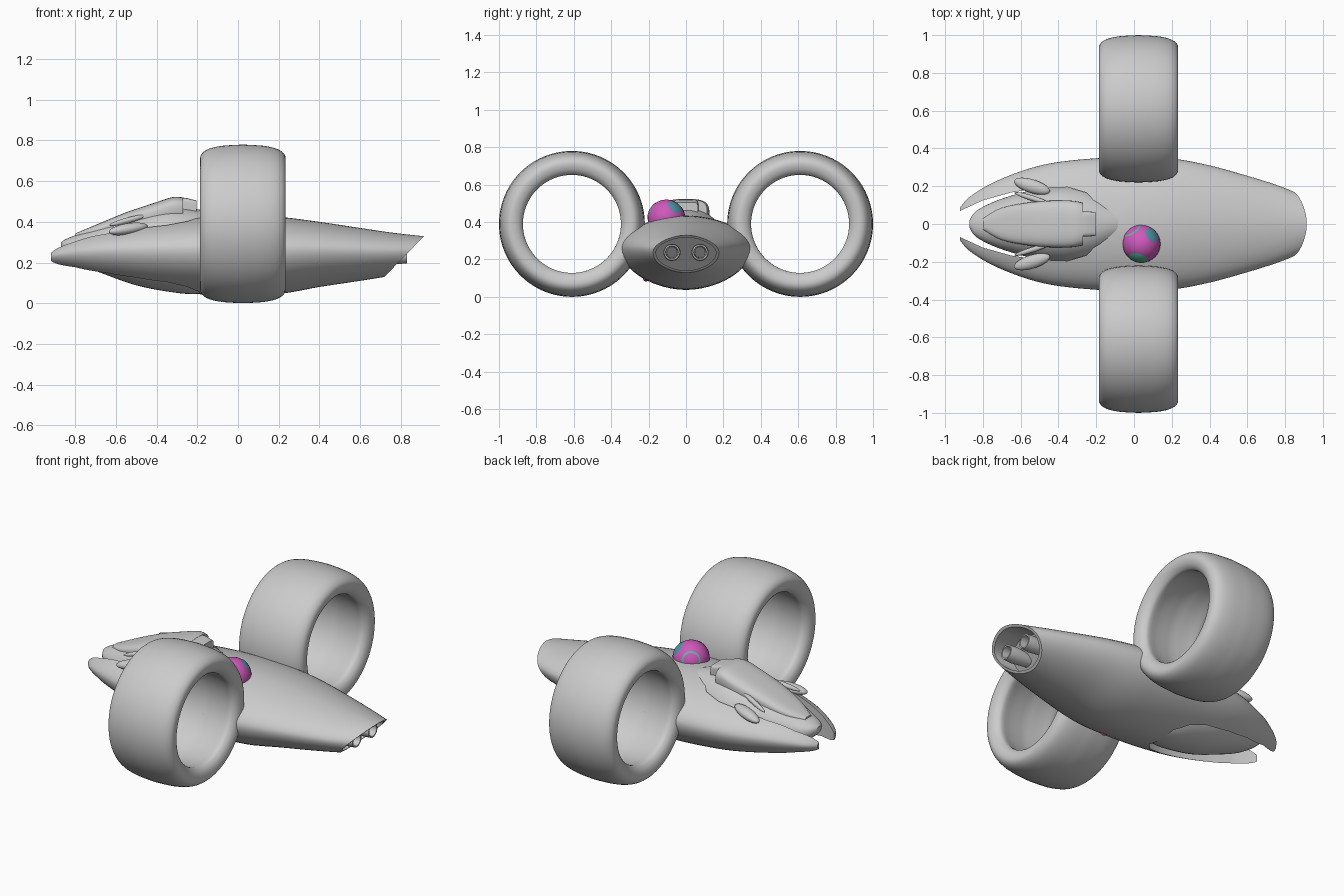
import bpy, bmesh, math
from mathutils import Vector

if "Cube" in bpy.data.objects:
    bpy.data.objects.remove(bpy.data.objects["Cube"])


def finish(name, bm, mat=None, angle=35):
    bmesh.ops.recalc_face_normals(bm, faces=bm.faces)
    me = bpy.data.meshes.new(name)
    bm.to_mesh(me)
    bm.free()
    ob = bpy.data.objects.new(name, me)
    bpy.context.collection.objects.link(ob)
    if mat:
        me.materials.append(mat)
    smooth(ob, angle)
    return ob


def smooth(ob, angle=35):
    bpy.ops.object.select_all(action='DESELECT')
    ob.select_set(True)
    bpy.context.view_layer.objects.active = ob
    bpy.ops.object.shade_smooth_by_angle(angle=math.radians(angle))


def material(name, color):
    m = bpy.data.materials.new(name)
    m.diffuse_color = color
    m.use_nodes = True
    m.node_tree.nodes["Principled BSDF"].inputs["Base Color"].default_value = m.diffuse_color
    return m


def spline(rows, steps=4):
    """Catmull-Rom interpolation between section rows."""
    out = []
    for i in range(len(rows) - 1):
        a, b, c, d = (rows[max(i - 1, 0)], rows[i], rows[i + 1], rows[min(i + 2, len(rows) - 1)])
        for k in range(steps):
            t = k / steps
            out.append([0.5 * (2 * q + (r - p) * t + (2 * p - 5 * q + 4 * r - s) * t * t
                               + (3 * q - p - 3 * r + s) * t ** 3) for p, q, r, s in zip(a, b, c, d)])
    return out + [list(rows[-1])]


def loft(rows, power=2.0, mid=0.5, n=48):
    """Body along x from rows of (x, half width, bottom, top)."""
    bm = bmesh.new()
    rings = []
    for x, w, zb, zt in spline(rows):
        zm = zb + (zt - zb) * mid
        ring = []
        for i in range(n):
            c, s = math.cos(math.tau * i / n), math.sin(math.tau * i / n)
            y = math.copysign(abs(c) ** (2 / power), c) * w
            h = math.copysign(abs(s) ** (2 / power), s)
            ring.append(bm.verts.new((x, y, zm + h * ((zt - zm) if s > 0 else (zm - zb)))))
        rings.append(ring)
    for a, b in zip(rings, rings[1:]):
        for i in range(n):
            j = (i + 1) % n
            bm.faces.new((a[i], a[j], b[j], b[i]))
    bm.faces.new(rings[0])
    bm.faces.new(rings[-1])
    bmesh.ops.recalc_face_normals(bm, faces=bm.faces)
    return bm


def lathe_x(name, profile, centre, n=64):
    """Closed (x, radius) profile spun about an x-parallel axis."""
    bm = bmesh.new()
    rings = []
    for i in range(n):
        a = math.tau * i / n
        rings.append([bm.verts.new((centre[0] + x, centre[1] + r * math.cos(a), centre[2] + r * math.sin(a)))
                      for x, r in profile])
    m = len(profile)
    for i in range(n):
        a, b = rings[i], rings[(i + 1) % n]
        for k in range(m):
            bm.faces.new((a[k], a[(k + 1) % m], b[(k + 1) % m], b[k]))
    return finish(name, bm)


def ellipsoid(name, loc, size, rot=(0, 0, 0), mat=None):
    bm = bmesh.new()
    bmesh.ops.create_uvsphere(bm, u_segments=32, v_segments=20, radius=1)
    ob = finish(name, bm, mat)
    ob.location, ob.scale, ob.rotation_euler = loc, size, rot
    return ob


# Hull
hull_rows = [(-.92, .088, .19, .26), (-.88, .135, .172, .288), (-.8, .19, .148, .325), (-.7, .24, .12, .36),
             (-.55, .295, .09, .39), (-.4, .328, .065, .412), (-.2, .348, .045, .43), (0, .356, .037, .435),
             (.2, .347, .045, .425), (.4, .31, .08, .40), (.6, .255, .11, .37), (.75, .208, .134, .348),
             (.86, .165, .15, .335), (.96, .12, .165, .325)]
bm = loft(hull_rows, 1.85, .57)
# slanted tail cut with a recessed exhaust bay
cut_dir = Vector((.2, 0, -.195)).normalized()
bmesh.ops.bisect_plane(bm, geom=bm.verts[:] + bm.edges[:] + bm.faces[:], plane_co=(.72, 0, .13),
                       plane_no=cut_dir, clear_outer=True)
bmesh.ops.holes_fill(bm, edges=[e for e in bm.edges if e.is_boundary], sides=0)
bm.normal_update()
cap = [f for f in bm.faces if f.normal.dot(cut_dir) > .99 and f.calc_area() > .01]
bmesh.ops.inset_region(bm, faces=cap, thickness=.016)
ext = bmesh.ops.extrude_face_region(bm, geom=cap)
bmesh.ops.translate(bm, vec=(-.13, 0, 0), verts=[v for v in ext['geom'] if isinstance(v, bmesh.types.BMVert)])
bmesh.ops.delete(bm, geom=[f for f in cap if f.is_valid], context='FACES_ONLY')
hull = finish('hull', bm)

# Cockpit slot that splits the nose into two prongs
plan = [(-1.05, .05), (-.92, .07), (-.8, .125), (-.65, .167), (-.5, .19), (-.35, .195), (-.25, .165), (-.19, .1)]
bm = bmesh.new()
face = bm.faces.new([bm.verts.new((x, y, -.1)) for x, y in plan + [(x, -y) for x, y in reversed(plan)]])
ext = bmesh.ops.extrude_face_region(bm, geom=[face])
bmesh.ops.translate(bm, vec=(0, 0, .8), verts=[v for v in ext['geom'] if isinstance(v, bmesh.types.BMVert)])
cutter = finish('slot_cutter', bm)
cutter.hide_render = True
mod = hull.modifiers.new('slot', 'BOOLEAN')
mod.object, mod.operation, mod.solver = cutter, 'DIFFERENCE', 'EXACT'
smooth(hull)
bpy.ops.object.modifier_apply(modifier='slot')
smooth(hull)
bpy.data.objects.remove(cutter)

# Cockpit pod filling the slot
finish('cockpit_pod', loft([(-.87, .02, .265, .3), (-.84, .065, .235, .318), (-.76, .11, .185, .35),
                            (-.65, .15, .14, .395), (-.5, .188, .088, .44), (-.35, .203, .058, .475),
                            (-.22, .185, .045, .465), (-.1, .12, .06, .44), (0, .05, .1, .40)], 2.2, .5))

# Canopy with a blunt back and a rear tab
finish('canopy', loft([(-.8, .03, .3, .343), (-.7, .085, .32, .385), (-.55, .115, .35, .447),
                       (-.4, .125, .38, .497), (-.32, .122, .4, .522), (-.27, .112, .4, .52)], 3, .5))
finish('canopy_tab', loft([(-.32, .066, .42, .52), (-.26, .066, .42, .518), (-.205, .064, .42, .505)], 6, .5))

# Paired parts
ring_half = [(0, .39), (.1, .384), (.165, .37), (.198, .35), (.21, .325), (.205, .295), (.19, .273), (.165, .262),
             (.1, .272), (0, .28)]
ring_profile = spline(ring_half, 3)
ring_profile += [(-x, r) for x, r in reversed(ring_profile[1:-1])]
for side, label in ((-1, 'front'), (1, 'back')):
    # ring wing
    lathe_x(label + '_ring_wing', ring_profile, (.024, side * .61, .39), 80)
    # exhaust nozzle
    lathe_x(label + '_nozzle', [(0, .03), (0, .036), (.1, .046), (.15, .042), (.15, .034), (.02, .028)],
            (.68, side * .075, .238), 32)
    # window strip beside the canopy
    ellipsoid(label + '_window_strip', (-.54, side * .137, .408), (.1, .014, .014), (0, -.25, -side * .3))
    # side scoop on the hull
    ellipsoid(label + '_side_scoop', (-.54, side * .2, .365), (.1, .036, .028), (0, -.15, -side * .3))

# Ball-shaped helper robot with round panels
magenta = material('magenta', (.62, .1, .5, 1))
green = material('green', (.1, .5, .35, 1))
teal = material('teal', (.08, .3, .38, 1))
ball = Vector((.04, -.105, .42))
ellipsoid('robot_ball', ball, (.1, .1, .1), mat=magenta)


def panel(name, direction, radius, angle, mat):
    d = Vector(direction).normalized()
    bm = bmesh.new()
    bmesh.ops.create_icosphere(bm, subdivisions=5, radius=radius)
    bmesh.ops.bisect_plane(bm, geom=bm.verts[:] + bm.edges[:] + bm.faces[:], plane_no=d,
                           plane_co=d * radius * math.cos(math.radians(angle)), clear_inner=True)
    bmesh.ops.translate(bm, vec=ball, verts=bm.verts)
    finish(name, bm, mat)


for k, (d, rim, core, inner) in enumerate([((.06, .05, .065), 24, 19, teal), ((-.055, .08, .03), 30, 24, magenta),
                                           ((-.02, -.085, .045), 30, 24, green)]):
    panel(f'robot_panel_rim_{k}', d, .101, rim, teal if k == 0 else green)
    panel(f'robot_panel_core_{k}', d, .1015, core, inner)
# robot foot poking out under the hull
ellipsoid('robot_foot', (.03, -.215, .102), (.025, .015, .02), mat=magenta)
